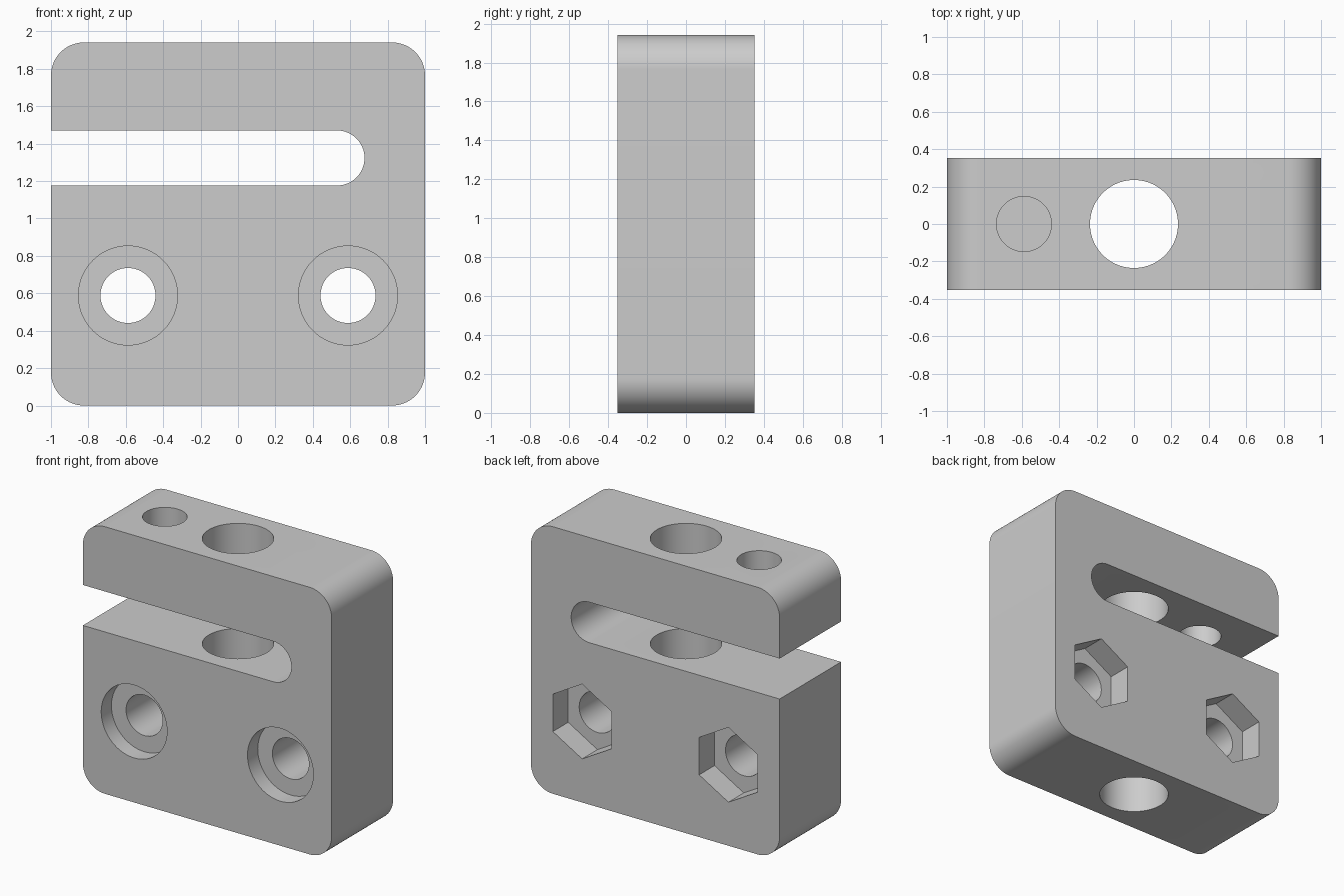
import bpy
import bmesh
from math import cos, sin, pi, radians
from mathutils import Matrix, Vector

if "Cube" in bpy.data.objects:
    bpy.data.objects.remove(bpy.data.objects["Cube"], do_unlink=True)

MM = 2 / 34                      # the block is 34 mm wide
W, D, H = 34 * MM, 12 * MM, 33 * MM
CORNER = 3 * MM
SLOT_Z, SLOT_R, SLOT_X = 22.5 * MM, 2.5 * MM, 9 * MM
BOLT_X, BOLT_Z = 10 * MM, 10 * MM

grey = bpy.data.materials.new("light grey")
grey.use_nodes = True
colour = (0.604, 0.604, 0.604, 1)
grey.diffuse_color = colour
grey.node_tree.nodes["Principled BSDF"].inputs["Base Color"].default_value = colour


def add_object(name, bm):
    bmesh.ops.recalc_face_normals(bm, faces=bm.faces)
    mesh = bpy.data.meshes.new(name)
    bm.to_mesh(mesh)
    bm.free()
    obj = bpy.data.objects.new(name, mesh)
    bpy.context.collection.objects.link(obj)
    return obj


def arc(cx, cz, r, start, end, steps=20):
    angles = [radians(start + (end - start) * i / steps) for i in range(steps + 1)]
    return [(cx + r * cos(a), cz + r * sin(a)) for a in angles]


def cutter(name, radius, start, end, sides=96):
    """Prism between two points; a six-sided one has a corner pointing up."""
    start, end = Vector(start), Vector(end)
    axis = end - start
    turn = Matrix.Rotation(pi / 2, 4, 'X') if abs(axis.y) > 0 else Matrix()
    spin = Matrix.Rotation(pi / 2, 4, 'Z')
    bm = bmesh.new()
    bmesh.ops.create_cone(bm, cap_ends=True, segments=sides, radius1=radius,
                          radius2=radius, depth=axis.length)
    # Put a corner on the profile's own vertical axis before turning it
    first = max(bm.verts, key=lambda v: v.co.y)
    if abs(first.co.x) < 0.001:
        spin = Matrix()
    bm.transform(Matrix.Translation((start + end) / 2) @ turn @ spin)
    obj = add_object(name, bm)
    obj.hide_render = True
    return obj


# Rounded block with the open clamping slot in its outline
x, r = W / 2, CORNER
outline = arc(-x + r, r, r, 180, 270) + arc(x - r, r, r, 270, 360)
outline += arc(x - r, H - r, r, 0, 90) + arc(-x + r, H - r, r, 90, 180)
outline += [(-x, SLOT_Z + SLOT_R)]
outline += arc(SLOT_X, SLOT_Z, SLOT_R, 90, -90, 40)
outline += [(-x, SLOT_Z - SLOT_R)]
bm = bmesh.new()
face = bm.faces.new([bm.verts.new((px, -D / 2, pz)) for px, pz in outline])
side = bmesh.ops.extrude_face_region(bm, geom=[face])["geom"]
bmesh.ops.translate(bm, vec=(0, D, 0),
                    verts=[v for v in side if isinstance(v, bmesh.types.BMVert)])
block = add_object("clamp_block", bm)
block.data.materials.append(grey)

# Vertical rod bore, and the clamp screw hole through the upper arm only
cutters = [
    cutter("rod_bore", 4 * MM, (0, 0, -0.1), (0, 0, H + 0.1)),
    cutter("clamp_screw_hole", 2.5 * MM, (-BOLT_X, 0, SLOT_Z), (-BOLT_X, 0, H + 0.1)),
]
# Bolt holes with round recesses in front and nut pockets behind
for label, bx in (("right", -BOLT_X), ("left", BOLT_X)):
    cutters += [
        cutter(label + "_bolt_hole", 2.5 * MM, (bx, -D, BOLT_Z), (bx, D, BOLT_Z)),
        cutter(label + "_head_recess", 4.5 * MM,
               (bx, -D, BOLT_Z), (bx, -D / 2 + 2 * MM, BOLT_Z)),
        cutter(label + "_nut_pocket", 4 * MM / cos(pi / 6),
               (bx, D / 2 - 3 * MM, BOLT_Z), (bx, D, BOLT_Z), 6),
    ]

for tool in cutters:
    mod = block.modifiers.new(tool.name, 'BOOLEAN')
    mod.operation = 'DIFFERENCE'
    mod.solver = 'EXACT'
    mod.object = tool

# Bake the cuts and drop the cutters
bpy.context.view_layer.update()
graph = bpy.context.evaluated_depsgraph_get()
cut_mesh = bpy.data.meshes.new_from_object(block.evaluated_get(graph))
block.modifiers.clear()
block.data = cut_mesh
cut_mesh.materials.clear()
cut_mesh.materials.append(grey)
for tool in cutters:
    bpy.data.objects.remove(tool, do_unlink=True)

# Smooth curved walls, sharp edges
bpy.ops.object.select_all(action='DESELECT')
block.select_set(True)
bpy.context.view_layer.objects.active = block
bpy.ops.object.shade_smooth_by_angle(angle=radians(30))
